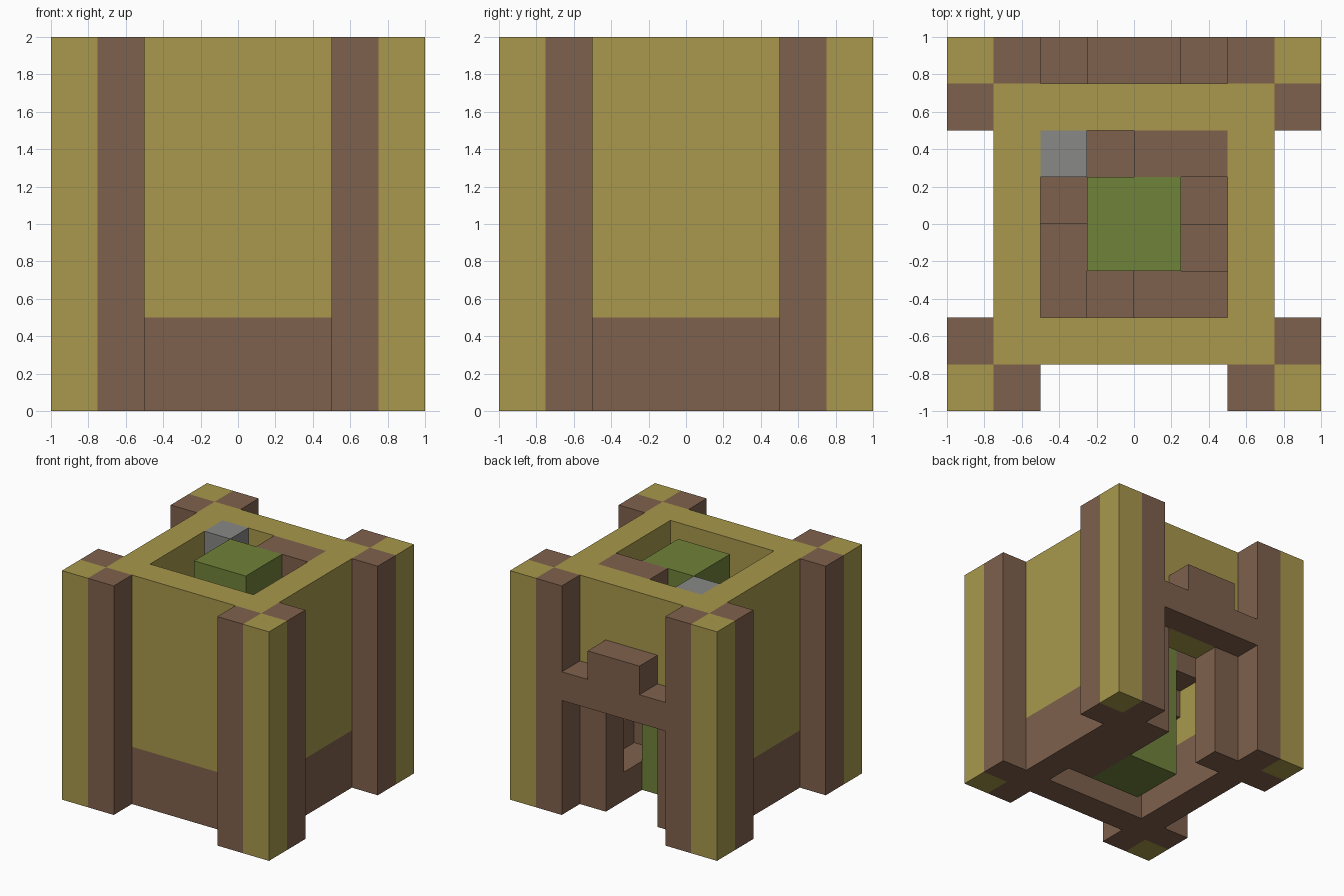
import bpy
import bmesh

old = bpy.data.objects.get("Cube")
if old:
    bpy.data.objects.remove(old, do_unlink=True)

U = 0.25  # edge of one building unit


def make_material(name, rgb):
    mat = bpy.data.materials.new(name)
    mat.use_nodes = True
    color = (*rgb, 1)
    mat.diffuse_color = color
    mat.node_tree.nodes["Principled BSDF"].inputs["Base Color"].default_value = color
    return mat


straw = make_material("straw yellow", (0.392, 0.314, 0.072))
wood = make_material("wood brown", (0.212, 0.120, 0.074))
leaf = make_material("leaf green", (0.162, 0.223, 0.042))
stone = make_material("stone grey", (0.246, 0.246, 0.240))


def blocks(name, mat, boxes):
    """One object made of boxes given as x, y, z ranges in units."""
    bm = bmesh.new()
    for ranges in boxes:
        verts = bmesh.ops.create_cube(bm, size=1)["verts"]
        for v in verts:
            v.co = [(lo + (c + 0.5) * (hi - lo)) * U for c, (lo, hi) in zip(v.co, ranges)]
    mesh = bpy.data.meshes.new(name)
    bm.to_mesh(mesh)
    bm.free()
    mesh.materials.append(mat)
    obj = bpy.data.objects.new(name, mesh)
    bpy.context.collection.objects.link(obj)
    return obj


def span(a, b, sign):
    return (a, b) if sign > 0 else (-b, -a)


# Corner posts, each flanked by two timber posts
full = (0, 8)
for sx, side in ((1, "left"), (-1, "right")):
    for sy, end in ((1, "back"), (-1, "front")):
        outer_x, outer_y = span(3, 4, sx), span(3, 4, sy)
        blocks(f"{end}_{side}_corner_post", straw, [(outer_x, outer_y, full)])
        blocks(f"{end}_{side}_timber_posts", wood, [
            (span(2, 3, sx), outer_y, full),
            (outer_x, span(2, 3, sy), full)])

# Walls: timber footing below, plaster above
for name, mat, height in (("footing", wood, (0, 2)), ("wall", straw, (2, 8))):
    blocks(f"front_{name}", mat, [((-3, 3), (-3, -2), height)])
    for sx, side in ((1, "left"), (-1, "right")):
        blocks(f"{side}_{name}", mat, [(span(2, 3, sx), (-2, 3), height)])

# Back wall with doorway, jambs and stepped lintel
blocks("back_wall", straw, [((-2, 2), (2, 3), (4, 8))])
blocks("door_jambs", wood, [(span(1, 2, s), (2, 3), (0, 4)) for s in (1, -1)])
blocks("door_lintel", wood, [((-2, 2), (3, 4), (4, 5)), ((-1, 1), (3, 4), (5, 6))])

# Central core
blocks("stair_core", leaf, [((-1, 1), (-1, 1), full)])

# Spiral stair: footprint and top height of each step, two units thick
steps = [
    ((1, 2), (0, 2), 1),
    ((1, 2), (-1, 0), 2),
    ((0, 2), (-2, -1), 3),
    ((-1, 0), (-2, -1), 4),
    ((-2, -1), (-2, 0), 5),
    ((-2, -1), (0, 1), 6),
    ((-2, 0), (1, 2), 7),
    ((0, 2), (1, 2), 8),
]
for i, (xs, ys, top) in enumerate(steps):
    blocks(f"stair_step_{i + 1}", wood, [(xs, ys, (max(0, top - 2), top))])

# Stone block on the last landing
blocks("stone_block", stone, [((-2, -1), (1, 2), (7, 8))])
